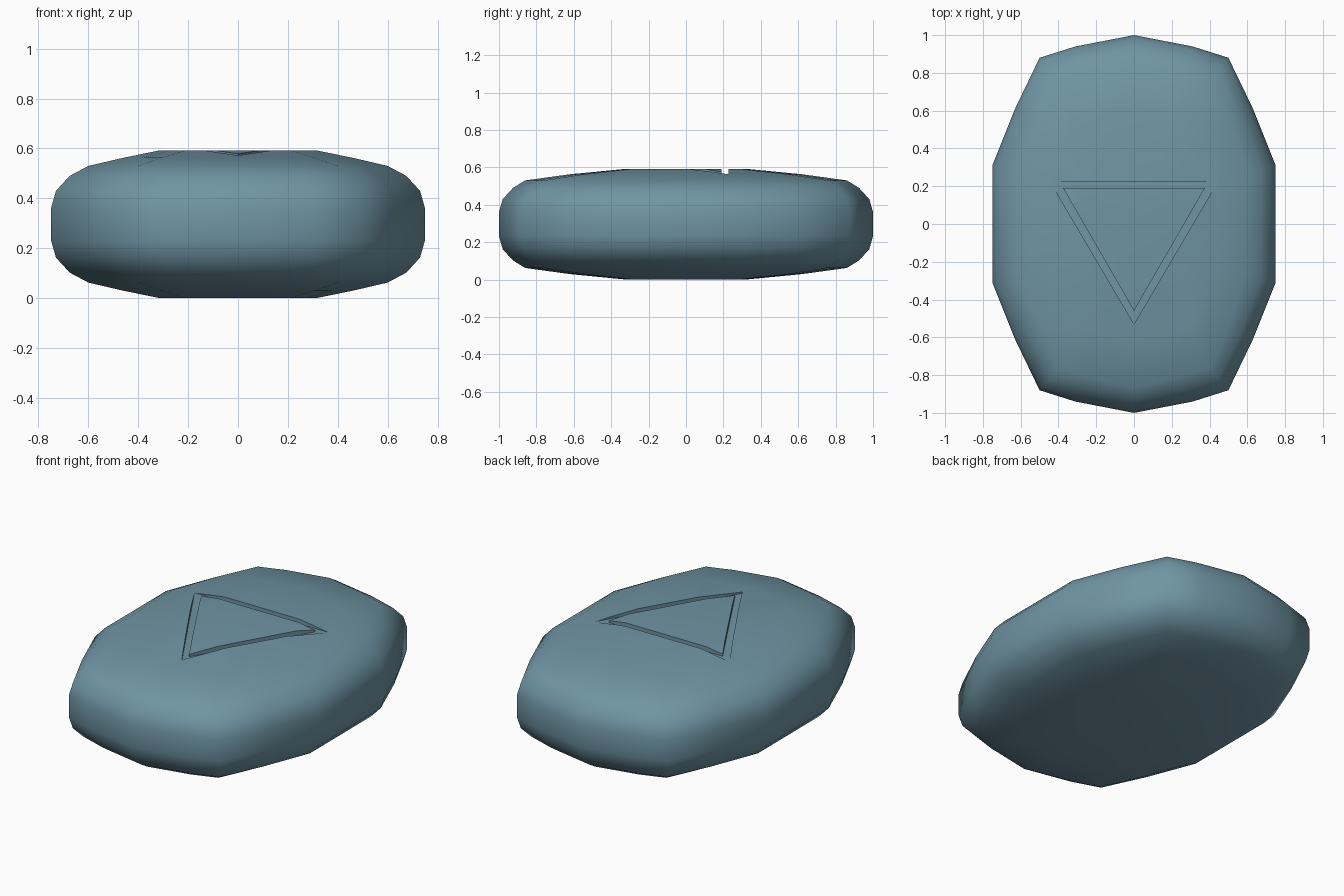
import bpy, bmesh, math

cube = bpy.data.objects.get("Cube")
if cube:
    bpy.data.objects.remove(cube)

stone_blue = bpy.data.materials.new("stone_blue")
stone_blue.use_nodes = True
COLOUR = (0.16, 0.30, 0.37, 1)
stone_blue.diffuse_color = COLOUR
stone_blue.node_tree.nodes["Principled BSDF"].inputs["Base Color"].default_value = COLOUR


def make_object(name, bm):
    bmesh.ops.recalc_face_normals(bm, faces=bm.faces)
    mesh = bpy.data.meshes.new(name)
    bm.to_mesh(mesh)
    bm.free()
    mesh.materials.append(stone_blue)
    obj = bpy.data.objects.new(name, mesh)
    bpy.context.collection.objects.link(obj)
    return obj


def bridge(bm, a, b):
    n = len(a)
    for i in range(n):
        j = (i + 1) % n
        bm.faces.new((a[i], a[j], b[j], b[i]))


# Outline of the pebble: one quarter, mirrored to the full loop
quarter = [(0.75, 0.31), (0.63, 0.61), (0.5, 0.88), (0.31, 0.94)]
half = quarter + [(0, 1)] + [(-x, y) for x, y in reversed(quarter)]
outline = half + [(-x, -y) for x, y in half]

# Side profile: scale in x, scale in y, height
upper = [(1, 1, 0.36), (0.973, 0.98, 0.43), (0.9, 0.925, 0.49),
         (0.8, 0.86, 0.53), (0.61, 0.62, 0.563), (0.42, 0.32, 0.592)]
HEIGHT = 0.592
profile = [(sx, sy, HEIGHT - z) for sx, sy, z in reversed(upper)] + upper

bm = bmesh.new()
rings = [[bm.verts.new((x * sx, y * sy, z)) for x, y in outline]
         for sx, sy, z in profile]
for low, high in zip(rings, rings[1:]):
    bridge(bm, low, high)
bm.faces.new(rings[0])
bm.faces.new(rings[-1])
stone = make_object("stone_body", bm)

# Triangular frame that carves the groove
outer = [(-0.445, 0.226), (0.445, 0.226), (0, -0.53)]
inner = [(-0.375, 0.19), (0.375, 0.19), (0, -0.46)]
FLOOR, TOP = 0.564, 0.7
bm = bmesh.new()
loops = [[bm.verts.new((x, y, z)) for x, y in tri]
         for tri, z in ((outer, FLOOR), (outer, TOP), (inner, TOP), (inner, FLOOR))]
for a, b in zip(loops, loops[1:] + loops[:1]):
    bridge(bm, a, b)
cutter = make_object("groove_cutter", bm)
cutter.hide_render = True

groove = stone.modifiers.new("groove", "BOOLEAN")
groove.operation = "DIFFERENCE"
groove.object = cutter
groove.solver = "EXACT"

# Bake the cut, then smooth the pebble and keep the groove crisp
bpy.ops.object.select_all(action="DESELECT")
bpy.context.view_layer.objects.active = stone
stone.select_set(True)
bpy.ops.object.modifier_apply(modifier=groove.name)
bpy.data.objects.remove(cutter)
bpy.ops.object.shade_smooth_by_angle(angle=math.radians(55))
